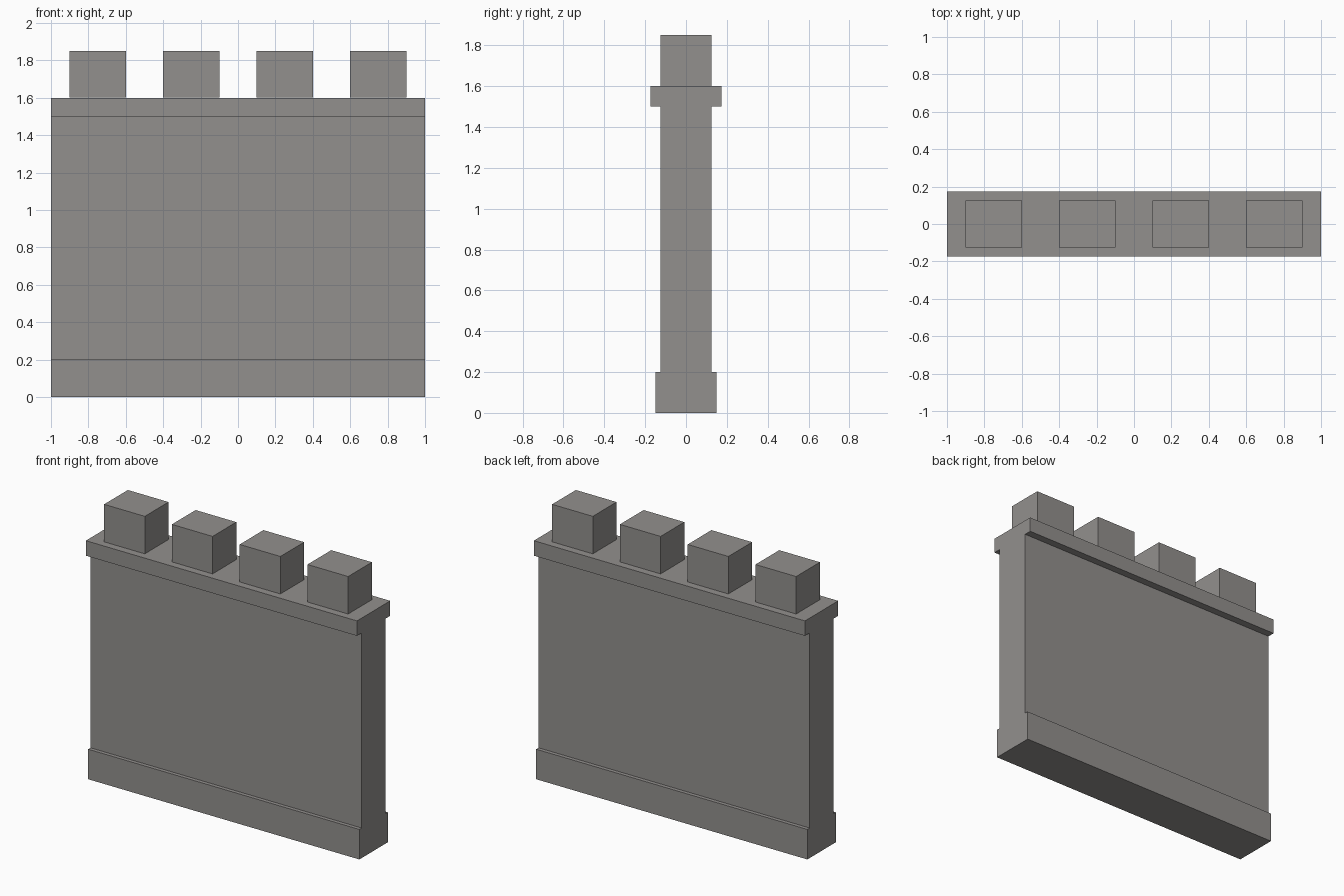
import bpy

if "Cube" in bpy.data.objects:
    bpy.data.objects.remove(bpy.data.objects["Cube"])

# Single stone colour
stone = bpy.data.materials.new("grey stone")
stone.diffuse_color = (0.29, 0.28, 0.27, 1.0)
stone.use_nodes = True
stone.node_tree.nodes["Principled BSDF"].inputs["Base Color"].default_value = stone.diffuse_color


def block(name, x, width, depth, z0, z1):
    """Stone block centred on y = 0, spanning z0 to z1."""
    bpy.ops.mesh.primitive_cube_add(size=1, location=(x, 0, (z0 + z1) / 2))
    ob = bpy.context.object
    ob.name = name
    ob.scale = (width, depth, z1 - z0)
    bpy.ops.object.transform_apply(location=False, rotation=False, scale=True)
    ob.data.materials.append(stone)
    return ob


# Footing, wall and overhanging ledge
block("wall_base", 0, 2.0, 0.30, 0.0, 0.2)
block("wall_body", 0, 2.0, 0.25, 0.2, 1.5)
block("wall_ledge", 0, 2.0, 0.35, 1.5, 1.6)

# Row of battlements
for i in range(4):
    block(f"battlement_{i + 1}", -0.75 + 0.5 * i, 0.30, 0.25, 1.6, 1.85)
